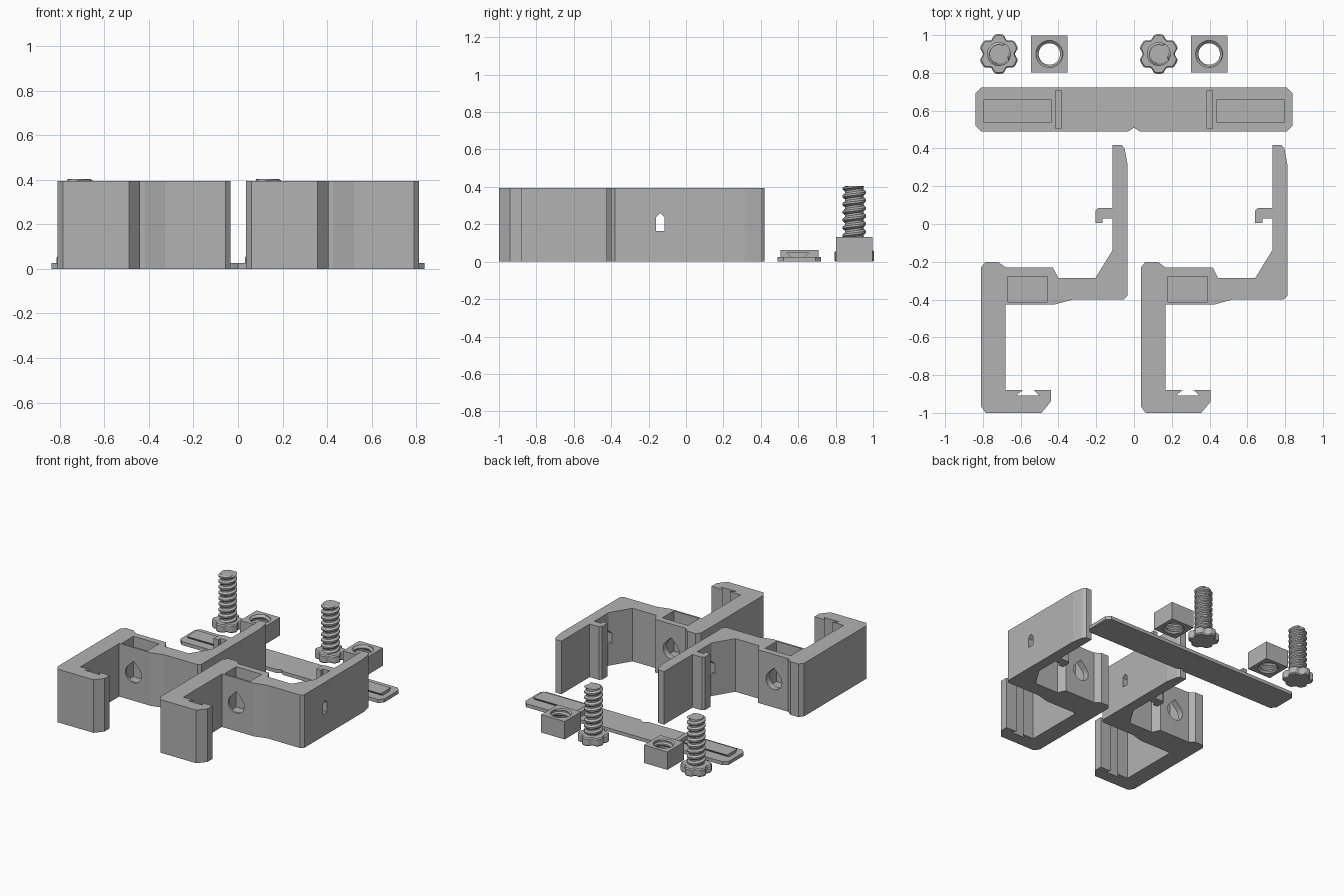
import bpy, bmesh
from math import sin, cos, pi, radians

if "Cube" in bpy.data.objects:
    bpy.data.objects.remove(bpy.data.objects["Cube"])

grey = bpy.data.materials.new("plain grey")
grey.use_nodes = True
COLOUR = (0.45, 0.45, 0.45, 1)
grey.diffuse_color = COLOUR
grey.node_tree.nodes["Principled BSDF"].inputs["Base Color"].default_value = COLOUR


def finish(bm, name):
    bmesh.ops.recalc_face_normals(bm, faces=bm.faces)
    mesh = bpy.data.meshes.new(name)
    bm.to_mesh(mesh)
    bm.free()
    mesh.materials.append(grey)
    ob = bpy.data.objects.new(name, mesh)
    bpy.context.collection.objects.link(ob)
    return ob


def loft(rings, name):
    """Skin a stack of equal rings and cap both ends."""
    bm = bmesh.new()
    loops = [[bm.verts.new(p) for p in ring] for ring in rings]
    n = len(loops[0])
    for a, b in zip(loops, loops[1:]):
        for i in range(n):
            j = (i + 1) % n
            bm.faces.new((a[i], a[j], b[j], b[i]))
    bm.faces.new(loops[0])
    bm.faces.new(loops[-1])
    return finish(bm, name)


def prism(points, lo, hi, name, axis="z"):
    place = {"z": lambda a, b, c: (a, b, c),
             "y": lambda a, b, c: (a, c, b),
             "x": lambda a, b, c: (c, a, b)}[axis]
    return loft([[place(a, b, c) for a, b in points] for c in (lo, hi)], name)


def rect(x0, x1, y0, y1):
    return [(x0, y0), (x1, y0), (x1, y1), (x0, y1)]


def cut(ob, cutter):
    mod = ob.modifiers.new("cut", "BOOLEAN")
    mod.operation, mod.solver, mod.object = "DIFFERENCE", "EXACT", cutter
    bpy.context.view_layer.objects.active = ob
    bpy.ops.object.modifier_apply(modifier=mod.name)
    bpy.data.objects.remove(cutter)


def thread(x, y, z0, z1, core, crest, name, pitch=0.042, seg=32):
    """Closed helical thread; both ends run out to the core radius."""
    radii = (core, crest, crest, core)
    steps = len(radii)
    rows = int((z1 - z0) / pitch * steps) + 5 * steps
    bm = bmesh.new()
    grid = []
    for k in range(rows):
        row = []
        for i in range(seg):
            z = z0 + pitch * (k / steps - 2 + i / seg)
            r = radii[k % steps] if z0 < z < z1 else core
            a = 2 * pi * i / seg
            row.append(bm.verts.new((x + r * cos(a), y + r * sin(a), min(max(z, z0), z1))))
        grid.append(row)
    for k in range(rows - steps - 1):
        for i in range(seg):
            j, up = (i + 1, k) if i < seg - 1 else (0, k + steps)
            bm.faces.new((grid[k][i], grid[up][j], grid[up + 1][j], grid[k + 1][i]))
    bmesh.ops.remove_doubles(bm, verts=bm.verts, dist=1e-5)
    bmesh.ops.delete(bm, geom=[v for v in bm.verts if not v.link_faces], context="VERTS")
    bmesh.ops.holes_fill(bm, edges=[e for e in bm.edges if e.is_boundary], sides=0)
    return finish(bm, name)


def disc(x, y, z, r, seg=32):
    return [(x + r * cos(2 * pi * i / seg), y + r * sin(2 * pi * i / seg), z)
            for i in range(seg)]


STEP = 0.846   # spacing between the two sets


def repeat(ob, base):
    """Name the part for the right set and copy it for the left one."""
    ob.name = "right_" + base
    twin = ob.copy()
    twin.name = "left_" + base
    twin.location.x += STEP
    bpy.context.collection.objects.link(twin)


# Clamp bracket outline: rear corner, arm with small catch, jaw with dovetail slot
outline = [
    (-.81, -.23), (-.785, -.2), (-.72, -.2), (-.68, -.23), (-.43, -.23), (-.4, -.287),
    (-.205, -.287), (-.113, -.138), (-.113, .03), (-.166, .03), (-.166, .005),
    (-.205, .005), (-.205, .07), (-.19, .085), (-.113, .085), (-.113, .419), (-.066, .419),
    (-.05, .4), (-.034, .313), (-.034, -.38), (-.055, -.4), (-.325, -.4), (-.42, -.426),
    (-.68, -.426), (-.68, -.88), (-.59, -.88), (-.625, -.908), (-.5, -.908), (-.53, -.88),
    (-.44, -.88), (-.44, -.94), (-.49, -1), (-.785, -1), (-.81, -.965)]
bracket = prism(outline, 0, .395, "bracket")

# Nut pocket, teardrop screw hole and pointed tie slot
cut(bracket, prism(rect(-.667, -.457, -.412, -.277), .095, .5, "pocket_cutter"))
HX, HZ, HR = -.562, .2, .066
tear = [(HX + HR * cos(radians(a)), HZ + HR * sin(radians(a))) for a in range(135, 406, 15)]
tear.append((HX, HZ + HR * 2 ** .5))
cut(bracket, prism(tear, -.6, -.1, "hole_cutter", "y"))
slot = [(-.16, .165), (-.115, .165), (-.115, .237), (-.137, .26), (-.16, .237)]
cut(bracket, prism(slot, -.3, .1, "slot_cutter", "x"))
repeat(bracket, "bracket")

# Screw: lobed head and threaded shaft
SX, SY = -.715, .9


def lobes(z, scale, n=72):
    ring = []
    for i in range(n):
        a = 2 * pi * i / n
        wave = cos(6 * (a - pi / 2))
        r = scale * (.105 - .02 * max(0, -wave + .2) / 1.2)
        ring.append((SX + r * cos(a), SY + r * sin(a), z))
    return ring


head = loft([lobes(0, .93), lobes(.008, 1), lobes(.052, 1), lobes(.06, .93)], "head")
repeat(head, "screw_head")
repeat(thread(SX, SY, .05, .404, .05, .063, "shaft"), "screw_shaft")

# Square nut with threaded, countersunk bore
NX, NH, NZ = -.448, .097, .133
nut = prism(rect(NX - NH, NX + NH, SY - NH, SY + NH), 0, NZ, "nut")
cut(nut, thread(NX, SY, -.06, NZ + .06, .057, .069, "bore_cutter"))
for edge, out in ((0, -1), (NZ, 1)):
    cone = [disc(NX, SY, edge + out * .01, .082), disc(NX, SY, edge - out * .018, .054)]
    cut(nut, loft(cone, "countersink_cutter"))
repeat(nut, "nut")

# Slide plate with clipped corners and a centre notch
X, Y0, Y1, C = .838, .49, .723, .03
plate = [(-X + C, Y0), (-.03, Y0), (0, Y0 + .02), (.03, Y0), (X - C, Y0), (X, Y0 + C),
         (X, Y1 - C), (X - C, Y1), (-X + C, Y1), (-X, Y1 - C), (-X, Y0 + C)]
prism(plate, 0, .026, "slide_plate")

# Dovetail rails and stop ribs at both ends of the plate
rail = [(.565, .02), (.63, .02), (.658, .048), (.537, .048)]
for side, s in (("left", 1), ("right", -1)):
    prism(rail, s * .437, s * .798, side + "_dovetail_rail", "x")
    prism(rect(s * .385, s * .418, .505, .708), .02, .063, side + "_stop_rib")
